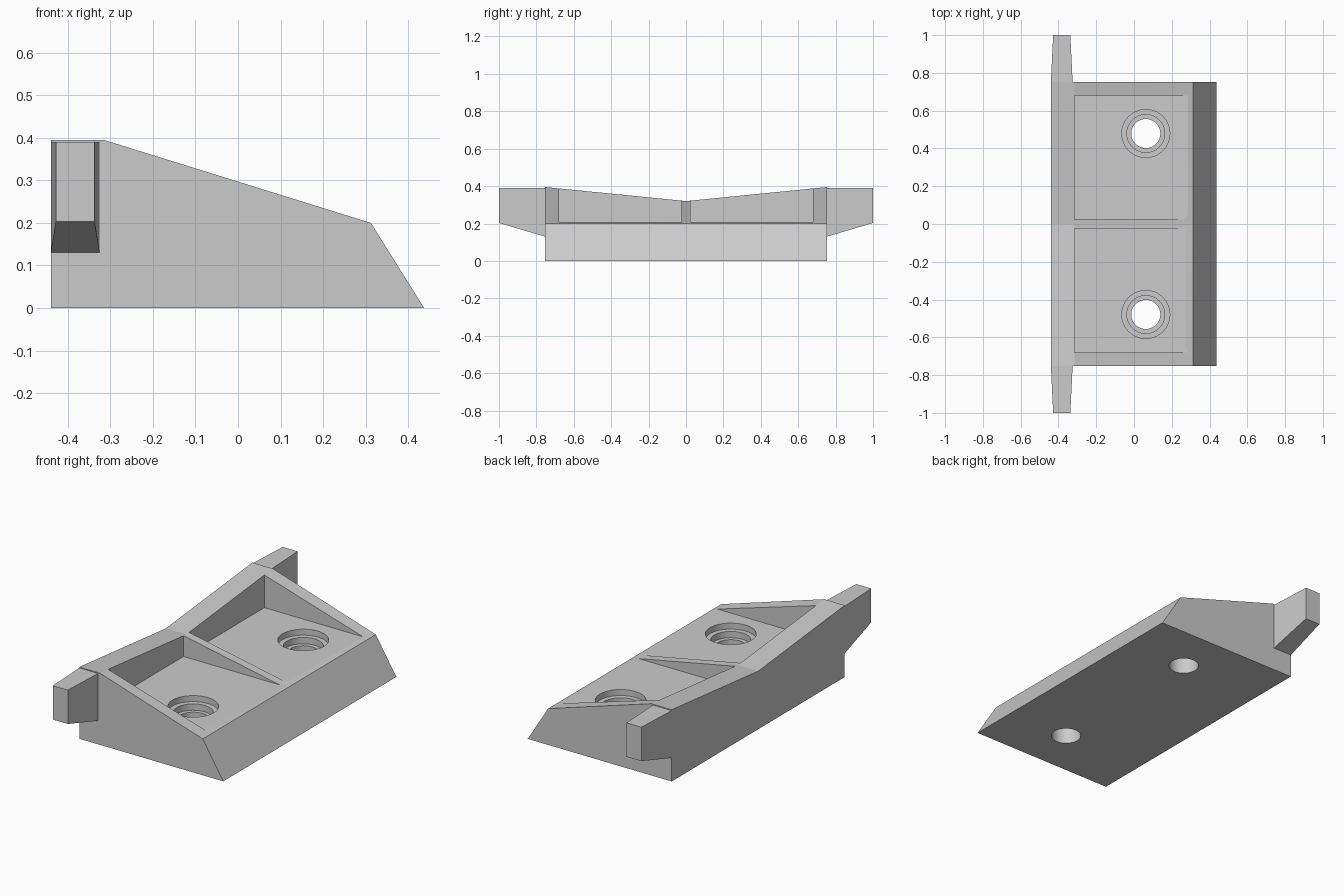
import bpy, bmesh, math

if "Cube" in bpy.data.objects:
    bpy.data.objects.remove(bpy.data.objects["Cube"], do_unlink=True)

grey = bpy.data.materials.new("plain_grey")
grey.use_nodes = True
grey.diffuse_color = (0.6, 0.6, 0.6, 1)
grey.node_tree.nodes["Principled BSDF"].inputs["Base Color"].default_value = (0.6, 0.6, 0.6, 1)

HALF_WIDTH, RIB_IN, MID_RIB = 0.753, 0.68, 0.024
BACK, RIDGE, LIP, TOE = -0.44, -0.315, 0.3125, 0.4375
FLOOR = 0.208


def loft(name, sections):
    """Join matching closed sections into one capped solid."""
    bm = bmesh.new()
    rings = [[bm.verts.new(p) for p in s] for s in sections]
    for a, b in zip(rings, rings[1:]):
        for i in range(len(a)):
            j = (i + 1) % len(a)
            bm.faces.new((a[i], a[j], b[j], b[i]))
    bm.faces.new(rings[0])
    bm.faces.new(rings[-1])
    bmesh.ops.recalc_face_normals(bm, faces=bm.faces)
    mesh = bpy.data.meshes.new(name)
    bm.to_mesh(mesh)
    bm.free()
    mesh.materials.append(grey)
    obj = bpy.data.objects.new(name, mesh)
    bpy.context.collection.objects.link(obj)
    return obj


def box_section(y, x0, x1, z0, z1):
    return [(x0, y, z0), (x1, y, z0), (x1, y, z1), (x0, y, z1)]


def body_section(y):
    top = 0.32 + 0.075 * abs(y) / HALF_WIDTH
    return [(x, y, z) for x, z in
            ((BACK, 0), (TOE, 0), (LIP, 0.2), (RIDGE, top), (BACK, top))]


def disc(x, y, z, r, sides=64):
    return [(x + r * math.cos(2 * math.pi * i / sides),
             y + r * math.sin(2 * math.pi * i / sides), z) for i in range(sides)]


def cut(target, cutter):
    cutter.hide_render = True
    mod = target.modifiers.new("cut", "BOOLEAN")
    mod.operation, mod.solver, mod.object = "DIFFERENCE", "EXACT", cutter
    bpy.context.view_layer.objects.active = target
    bpy.ops.object.modifier_apply(modifier=mod.name)
    bpy.data.objects.remove(cutter, do_unlink=True)


# Wedge body whose top dips towards the middle
stations = (-HALF_WIDTH, -RIB_IN, -MID_RIB, 0, MID_RIB, RIB_IN, HALF_WIDTH)
body = loft("wedge_body", [body_section(y) for y in stations])

for side, label in ((-1, "front"), (1, "rear")):
    # Recessed pocket between the ribs
    cut(body, loft("pocket_cutter", [box_section(side * y, RIDGE, 0.6, FLOOR, 0.6)
                                     for y in (MID_RIB, RIB_IN)]))
    # Stepped screw hole
    for radius, bottom in ((0.127, 0.175), (0.1, 0.14), (0.077, -0.1)):
        cut(body, loft("hole_cutter", [disc(0.0625, side * 0.479, z, radius)
                                       for z in (bottom, 0.5)]))
    # Tapered end tab
    loft(label + "_tab", [box_section(side * HALF_WIDTH, BACK, -0.325, 0.13, 0.39),
                          box_section(side, -0.428, -0.337, 0.203, 0.39)])

# Smooth only the round hole walls
bpy.ops.object.select_all(action="DESELECT")
body.select_set(True)
bpy.context.view_layer.objects.active = body
bpy.ops.object.shade_smooth_by_angle(angle=math.radians(9))
